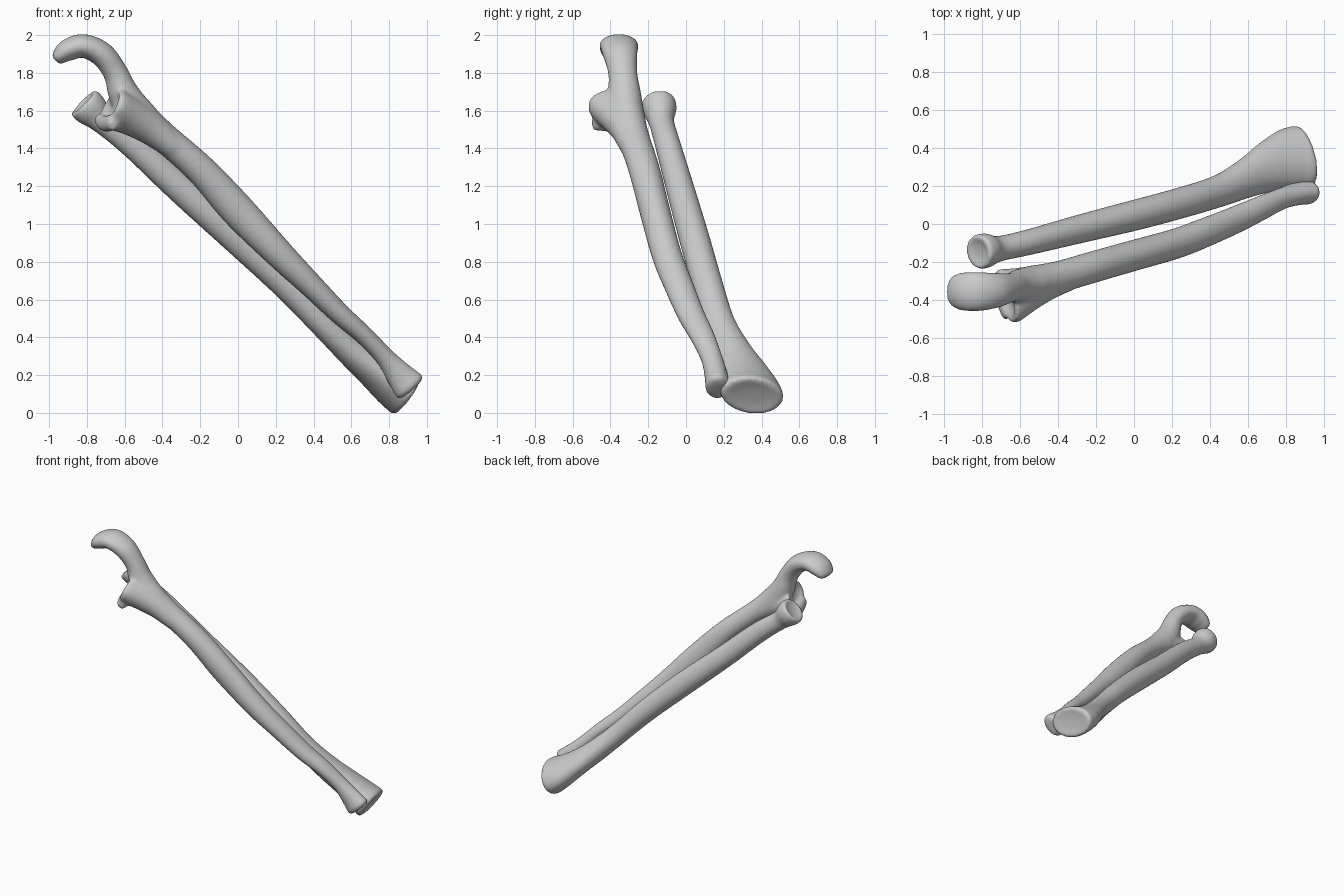
import bpy, bmesh, math
from mathutils import Vector

SIDES = 32
STEPS = 6
Y = Vector((0, 1, 0))


def spline(p, i, f):
    """Catmull-Rom point between stations i and i+1."""
    a, b, c, d = p[max(i - 1, 0)], p[i], p[i + 1], p[min(i + 2, len(p) - 1)]
    return [0.5 * (2 * q + (r - o) * f + (2 * o - 5 * q + 4 * r - s) * f * f
                   + (3 * q - o - 3 * r + s) * f ** 3) for o, q, r, s in zip(a, b, c, d)]


def loft(bm, stations, ref=Y, start=None, end=None):
    """Oval tube through stations (x, y, z, half_v, half_u, twist_degrees).
    Caps are lists of (offset outward, scale)."""
    dome = [(0.014, 0.85), (0.02, 0.5)]
    pts = [spline(stations, i, k / STEPS) for i in range(len(stations) - 1) for k in range(STEPS)]
    pts.append(list(stations[-1]))
    pos = [Vector(p[:3]) for p in pts]
    n = len(pts)
    tan = [(pos[min(i + 1, n - 1)] - pos[max(i - 1, 0)]).normalized() for i in range(n)]
    rows = [(pos[0] - tan[0] * o, tan[0], pts[0], s) for o, s in reversed(start or dome)]
    rows += [(pos[i], tan[i], pts[i], 1) for i in range(n)]
    rows += [(pos[-1] + tan[-1] * o, tan[-1], pts[-1], s) for o, s in (end or dome)]
    rings = []
    for c, t, p, s in rows:
        v = ref.cross(t).normalized() * -1
        u = v.cross(t)
        w = math.radians(p[5])
        u, v = u * math.cos(w) + v * math.sin(w), v * math.cos(w) - u * math.sin(w)
        rings.append([bm.verts.new(c + s * (v * p[3] * math.cos(a) + u * p[4] * math.sin(a)))
                      for a in (2 * math.pi * k / SIDES for k in range(SIDES))])
    for r, q in zip(rings, rings[1:]):
        for k in range(SIDES):
            j = (k + 1) % SIDES
            bm.faces.new((r[k], r[j], q[j], q[k]))
    bm.faces.new(rings[0][::-1])
    bm.faces.new(rings[-1])


def bone(name, bm):
    """Fuse the lofted pieces into one smooth organic surface."""
    bmesh.ops.recalc_face_normals(bm, faces=bm.faces)
    me = bpy.data.meshes.new(name)
    bm.to_mesh(me)
    bm.free()
    ob = bpy.data.objects.new(name, me)
    bpy.context.collection.objects.link(ob)
    m = ob.modifiers.new("fuse", 'REMESH')
    m.mode = 'VOXEL'
    m.voxel_size = 0.01
    m.use_smooth_shade = True
    m = ob.modifiers.new("soften", 'SMOOTH')
    m.factor = 0.5
    m.iterations = 14
    return ob


# radius: dished round head, slim neck, shaft flaring to a wide slanted end
bm = bmesh.new()
loft(bm, [
    (-.812, -.146, 1.638, .095, .093, 0),
    (-.775, -.139, 1.602, .092, .090, 0),
    (-.71, -.130, 1.540, .069, .068, 0),
    (-.55, -.095, 1.415, .074, .068, 0),
    (-.30, -.030, 1.185, .080, .075, 0),
    (.00, .045, .920, .085, .081, 0),
    (.25, .112, .685, .080, .082, 0),
    (.45, .175, .475, .075, .086, 0),
    (.60, .245, .325, .080, .106, -8),
    (.72, .303, .220, .088, .138, -15),
    (.82, .338, .140, .103, .168, -18),
    (.885, .350, .096, .116, .174, -18),
], start=[(.012, .92), (.012, .8), (.0, .55), (-.004, .2)],
    end=[(.016, .93), (.016, .8), (.010, .5), (.008, .2)])
bone("radius_bone", bm)

# ulna: small distal head, shaft, and the hooked upper end
bm = bmesh.new()
loft(bm, [
    (-.952, -.352, 1.880, .040, .080, 0),
    (-.905, -.354, 1.918, .058, .100, 0),
    (-.82, -.355, 1.943, .063, .104, 0),
    (-.72, -.348, 1.898, .066, .092, 0),
    (-.648, -.335, 1.80, .066, .077, 0),
    (-.605, -.325, 1.69, .082, .087, 0),
    (-.53, -.310, 1.57, .100, .092, 0),
    (-.40, -.280, 1.465, .080, .085, 0),
    (-.20, -.222, 1.290, .082, .083, 0),
    (.00, -.165, 1.070, .092, .081, 0),
    (.22, -.103, .840, .078, .080, 0),
    (.38, -.042, .682, .066, .078, 0),
    (.54, .025, .523, .057, .073, 0),
    (.67, .085, .408, .051, .066, 0),
    (.78, .135, .292, .053, .058, 0),
    (.86, .160, .195, .076, .062, 0),
    (.91, .168, .138, .092, .067, 0),
])
# coronoid: the shaft flares like a trumpet into a lip under the notch
loft(bm, [
    (-.34, -.272, 1.410, .070, .078, 0),
    (-.46, -.308, 1.505, .088, .095, 0),
    (-.57, -.345, 1.570, .100, .122, 12),
    (-.645, -.372, 1.602, .105, .146, 20),
    (-.672, -.380, 1.614, .105, .150, 20),
], end=[(.012, .94), (.010, .82), (-.012, .55), (-.02, .25)])
# crosswise front edge of the notch
loft(bm, [
    (-.728, -.285, 1.552, .034, .036, 0),
    (-.708, -.36, 1.532, .036, .042, 0),
    (-.66, -.475, 1.537, .036, .045, 0),
], ref=Vector((0, 0, 1)))
bone("ulna_bone", bm)
